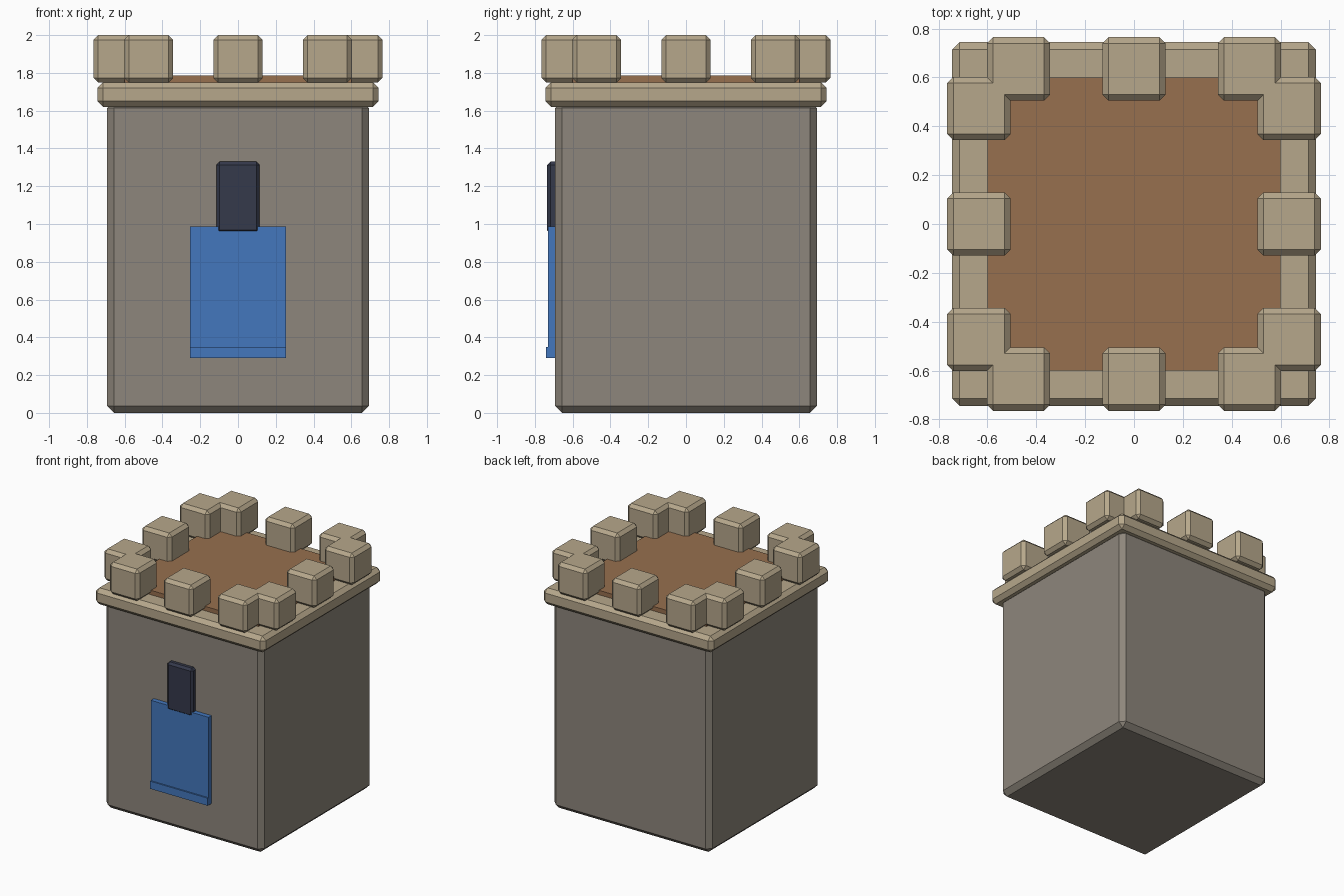
import bpy
import bmesh
from mathutils import Vector

default_cube = bpy.data.objects.get("Cube")
if default_cube:
    bpy.data.objects.remove(default_cube, do_unlink=True)


def material(name, rgb):
    mat = bpy.data.materials.new(name)
    mat.use_nodes = True
    color = (*rgb, 1.0)
    mat.diffuse_color = color
    mat.node_tree.nodes["Principled BSDF"].inputs["Base Color"].default_value = color
    return mat


stone = material("grey stone", (0.27, 0.24, 0.20))
trim = material("pale sandstone", (0.47, 0.39, 0.26))
wood = material("brown wood", (0.31, 0.16, 0.077))
cloth = material("blue cloth", (0.057, 0.185, 0.51))
dark = material("dark opening", (0.035, 0.041, 0.07))


def box(name, low, high, mat, bevel=0.0):
    """Flat-shaded box between two corners, with optional chamfered edges."""
    low, high = Vector(low), Vector(high)
    bm = bmesh.new()
    bmesh.ops.create_cube(bm, size=1)
    bmesh.ops.scale(bm, vec=high - low, verts=bm.verts)
    if bevel:
        bmesh.ops.bevel(bm, geom=bm.edges[:], offset=bevel, segments=1,
                        affect='EDGES', clamp_overlap=True)
    mesh = bpy.data.meshes.new(name)
    bm.to_mesh(mesh)
    bm.free()
    mesh.materials.append(mat)
    obj = bpy.data.objects.new(name, mesh)
    obj.location = (low + high) / 2
    bpy.context.collection.objects.link(obj)
    return obj


def square_block(name, half, bottom, top, mat, bevel=0.0):
    return box(name, (-half, -half, bottom), (half, half, top), mat, bevel)


# Tower body, overhanging cornice and roof floor
square_block("tower_walls", 0.693, 0, 1.65, stone, 0.037)
square_block("cornice", 0.745, 1.62, 1.75, trim, 0.03)
square_block("roof_floor", 0.6, 1.68, 1.785, wood)

# Battlements: three per side, the outer ones meeting at each corner
HALF, RING, STEP = 0.13, 0.635, 0.473
sides = {"front": (0, -1), "back": (0, 1), "left": (1, 0), "right": (-1, 0)}
for side, (dx, dy) in sides.items():
    for number, offset in enumerate((-STEP, 0, STEP), 1):
        x = dx * RING + abs(dy) * offset
        y = dy * RING + abs(dx) * offset
        box(f"{side}_merlon_{number}", (x - HALF, y - HALF, 1.748),
            (x + HALF, y + HALF, 2.0), trim, 0.025)

# Arrow slit and hanging banner with its hem on the front wall
box("arrow_slit", (-0.114, -0.735, 0.95), (0.114, -0.66, 1.33), dark, 0.017)
box("banner", (-0.253, -0.73, 0.29), (0.253, -0.69, 0.987), cloth)
box("banner_hem", (-0.253, -0.741, 0.29), (0.253, -0.70, 0.35), cloth)
